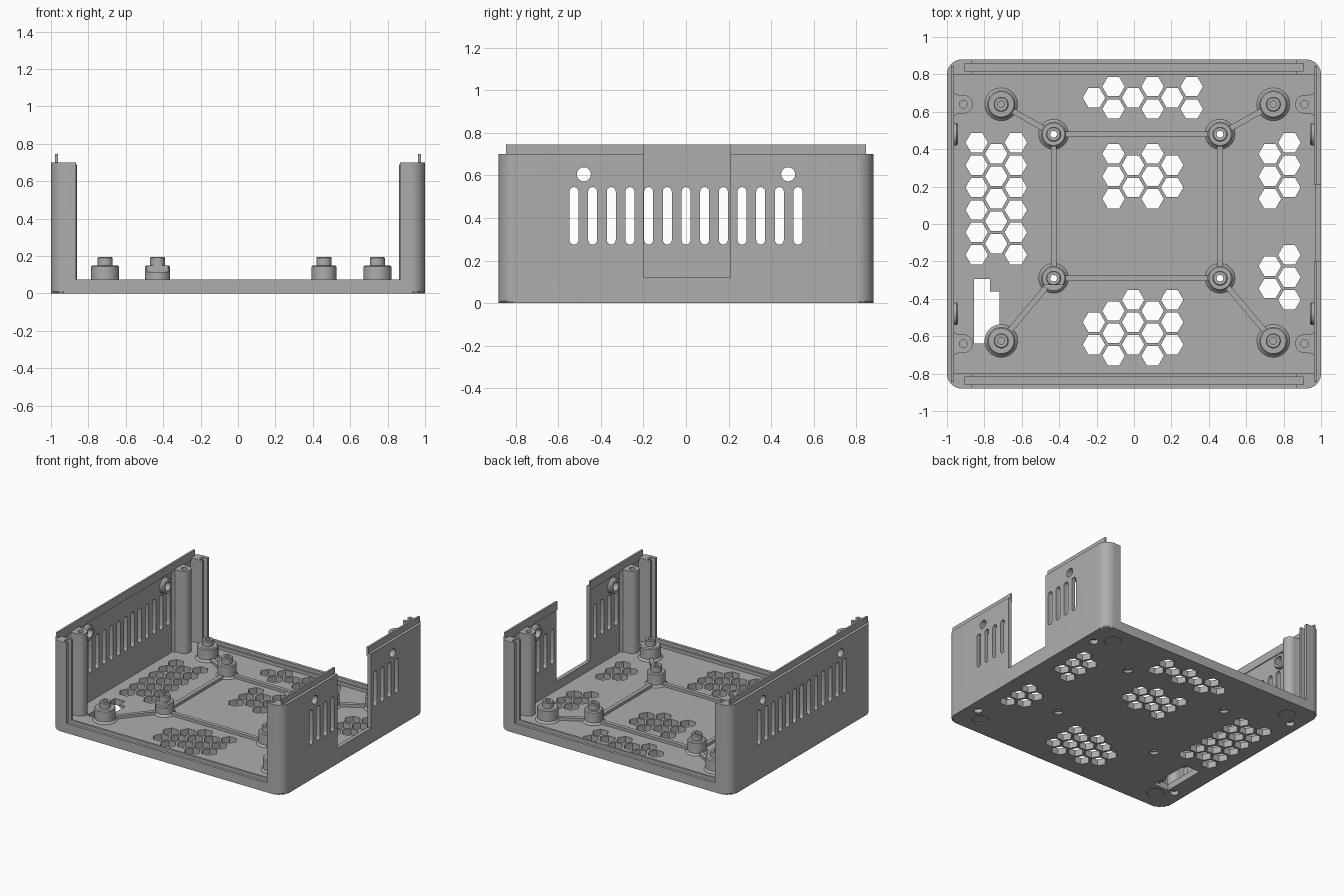
import bpy, bmesh, math
from mathutils import Matrix

if "Cube" in bpy.data.objects:
    bpy.data.objects.remove(bpy.data.objects["Cube"])

GREY = (0.42, 0.42, 0.42, 1)
mat = bpy.data.materials.new("plain_grey")
mat.use_nodes = True
mat.diffuse_color = GREY
mat.node_tree.nodes["Principled BSDF"].inputs["Base Color"].default_value = GREY

FLOOR, TOP, HX, HY = 0.05, 0.70, 1.0, 0.88
WALL, END = 0.97, 0.80          # inner faces of side walls and end rims


def finish(name, bm):
    bmesh.ops.recalc_face_normals(bm, faces=bm.faces)
    me = bpy.data.meshes.new(name)
    bm.to_mesh(me)
    bm.free()
    me.materials.append(mat)
    ob = bpy.data.objects.new(name, me)
    bpy.context.collection.objects.link(ob)
    return ob


def prism(bm, pts, z0, z1, matrix=Matrix()):
    """Extrude a 2D outline from z0 to z1."""
    lo = [bm.verts.new(matrix @ Matrix.Translation((x, y, z0)).translation) for x, y in pts]
    hi = [bm.verts.new(matrix @ Matrix.Translation((x, y, z1)).translation) for x, y in pts]
    n = len(pts)
    bm.faces.new(lo[::-1])
    bm.faces.new(hi)
    for i in range(n):
        bm.faces.new((lo[i], lo[(i + 1) % n], hi[(i + 1) % n], hi[i]))


def circle(x, y, r, n=32, start=0.0, sweep=math.tau):
    steps = n if sweep == math.tau else n - 1
    return [(x + r * math.cos(start + sweep * i / steps),
             y + r * math.sin(start + sweep * i / steps)) for i in range(n)]


def rect(x0, x1, y0, y1):
    return [(x0, y0), (x1, y0), (x1, y1), (x0, y1)]


def rounded(hx, hy, r):
    pts = []
    for k, (sx, sy) in enumerate([(1, 1), (-1, 1), (-1, -1), (1, -1)]):
        pts += circle(sx * (hx - r), sy * (hy - r), r, 10, k * math.pi / 2, math.pi / 2)
    return pts


def lathe(bm, profile, matrix, n=40):
    """Revolve a closed radius/height loop around local z."""
    rings = []
    for r, z in profile:
        rings.append([bm.verts.new(matrix @ Matrix.Translation((x, y, z)).translation)
                      for x, y in circle(0, 0, r, n)])
    for a, b in zip(rings, rings[1:] + rings[:1]):
        for i in range(n):
            j = (i + 1) % n
            bm.faces.new((a[i], a[j], b[j], b[i]))


def cut(ob, *outlines, matrix=Matrix()):
    """Subtract separate prisms given as (outline, z0, z1)."""
    bm = bmesh.new()
    for pts, z0, z1 in outlines:
        prism(bm, pts, z0, z1, matrix)
    cutter = finish("cutter", bm)
    cutter.hide_render = True
    mod = ob.modifiers.new("cut", 'BOOLEAN')
    mod.operation, mod.solver, mod.object = 'DIFFERENCE', 'EXACT', cutter
    bpy.context.view_layer.update()
    me = bpy.data.meshes.new_from_object(ob.evaluated_get(bpy.context.evaluated_depsgraph_get()))
    ob.modifiers.clear()
    ob.data = me
    bpy.data.objects.remove(cutter)


SIGNS = [(sx, sy) for sx in (-1, 1) for sy in (-1, 1)]
NOTCH = (rect(0.85, 1.1, -0.2, 0.21), 0.12, 1)

# Tray shell: rounded block with a chamfered underside, hollowed and open at both ends
bm = bmesh.new()
prism(bm, rounded(HX, HY, 0.08), 0, TOP)
rim = [e for e in bm.edges if all(v.co.z < 0.001 for v in e.verts)]
bmesh.ops.bevel(bm, geom=rim, offset=0.01, segments=1, affect='EDGES')
shell = finish("tray_shell", bm)
cut(shell, (rect(-WALL, WALL, -END, END), FLOOR, 1))
cut(shell, (rect(-0.865, 0.865, -1, 1), 0.075, 1))
cut(shell, *[(rect(-0.905, 0.905, y - 0.02, y + 0.02), FLOOR, 1) for y in (-0.837, 0.837)])
cut(shell, NOTCH)

# Honeycomb vents in the floor: column, first row, row count
HEX = [(-2, -2, 1), (-1, -3, 2), (0, -2, 1), (1, -3, 2), (2, -2, 1), (3, -3, 2),
       (-8, 0, 6), (-7, 0, 5), (-6, 0, 6),
       (-1, 0, 3), (0, 1, 2), (1, 0, 3), (2, 1, 2),
       (7, 0, 3), (8, 0, 3), (7, 5, 2), (8, 5, 3),
       (-2, 8, 2), (-1, 7, 3), (0, 7, 3), (1, 7, 3), (2, 7, 3)]
cut(shell, *[(circle(-0.005 + 0.1045 * i, 0.435 - 0.12 * j - 0.06 * (i % 2), 0.06, 6), -0.1, 0.1)
             for i, first, count in HEX for j in range(first, first + count)])

# Stepped opening in the floor
cut(shell, (rect(-0.855, -0.72, -0.64, -0.295), -0.1, 0.025))
cut(shell, ([(-0.855, -0.64), (-0.77, -0.64), (-0.77, -0.575), (-0.72, -0.575),
             (-0.72, -0.36), (-0.77, -0.36), (-0.77, -0.295), (-0.855, -0.295)], -0.1, 0.1))

# Screw holes and foot recesses in the underside
BIG = [(x, y) for x in (-0.71, 0.745) for y in (-0.625, 0.64)]
SMALL = [(x, y) for x in (-0.43, 0.46) for y in (-0.29, 0.48)]
cut(shell, *[(circle(x, y, 0.018), -0.1, 0.1) for x, y in SMALL])
cut(shell, *[(circle(x, y, 0.032), -0.1, 0.02) for x, y in SMALL],
    *[(circle(sx * 0.91, sy * 0.64, 0.032), -0.1, 0.03) for sx, sy in SIGNS],
    *[(circle(sx * 0.81, sy * 0.73, 0.062), -0.1, 0.008) for sx, sy in SIGNS])

# Side wall slots and round holes, drilled along x
ALONG_X = Matrix(((0, 0, 1, 0), (1, 0, 0, 0), (0, 1, 0, 0), (0, 0, 0, 1)))
slots = []
for k in range(-6, 7):
    y = 0.0877 * k
    pts = (circle(y, 0.524, 0.021, 9, 0, math.pi) +
           circle(y, 0.296, 0.021, 9, math.pi, math.pi))
    sides = [(-1.1, -0.9)] + ([(0.9, 1.1)] if abs(k) > 2 else [])
    slots += [(pts, a, b) for a, b in sides]
holes = [(circle(y, 0.605, 0.033), a, a + 0.2) for y in (-0.48, 0.48) for a in (-1.1, 0.9)]
cut(shell, *slots, *holes, matrix=ALONG_X)

# Rings around the wall holes, on the inside
bm = bmesh.new()
for sx, sy in SIGNS:
    lathe(bm, [(0.033, 0.94), (0.052, 0.94), (0.06, 0.95), (0.06, 0.975), (0.033, 0.975)],
          Matrix.Diagonal((sx, 1, 1, 1)) @ Matrix.Translation((0, sy * 0.48, 0.605)) @ ALONG_X)
rings = finish("wall_hole_rings", bm)

# Locating tongues along the wall tops
bm = bmesh.new()
for sx in (-1, 1):
    a, b = sorted((sx * 0.963, sx * 0.978))
    prism(bm, rect(a, b, -0.845, 0.845), 0.68, 0.745)
tongues = finish("wall_tongues", bm)
cut(tongues, NOTCH)

# Screw columns blending into the side walls
bm = bmesh.new()
for sx, sy in SIGNS:
    pts = [(0.98, -0.085), (0.968, -0.07), (0.955, -0.055), (0.935, -0.05)]
    pts += circle(0.912, 0, 0.05, 17, -math.pi / 2, -math.pi)
    pts += [(x, -y) for x, y in pts[3::-1]]
    prism(bm, [(sx * x, sy * 0.64 + y) for x, y in pts], FLOOR - 0.01, 0.69)
columns = finish("screw_columns", bm)
cut(columns, *[(circle(sx * 0.912, sy * 0.64, 0.021), 0.4, 1) for sx, sy in SIGNS])


# Stepped standoffs for the board and the mount
def standoffs(name, spots, r):
    bm = bmesh.new()
    for x, y in spots:
        lathe(bm, [(r + 0.014, FLOOR - 0.005), (r + 0.012, FLOOR + 0.003), (r, FLOOR + 0.015),
                   (r, 0.143), (r - 0.007, 0.15), (0.04, 0.15), (0.04, 0.19), (0.035, 0.196),
                   (0.018, 0.196), (0.018, FLOOR - 0.005)], Matrix.Translation((x, y, 0)))
    return finish(name, bm)


large_posts = standoffs("large_standoffs", BIG, 0.075)
small_posts = standoffs("small_standoffs", SMALL, 0.067)
cut(small_posts, (rect(-0.53, -0.33, -0.4, -0.327), 0.115, 0.3))

# Ribs linking the standoffs
bm = bmesh.new()
links = [(SMALL[a], SMALL[b]) for a, b in ((0, 1), (1, 3), (3, 2), (2, 0))] + list(zip(SMALL, BIG))
for (x0, y0), (x1, y1) in links:
    length = math.hypot(x1 - x0, y1 - y0)
    turn = Matrix.Translation((x0, y0, 0)) @ Matrix.Rotation(math.atan2(y1 - y0, x1 - x0), 4, 'Z')
    prism(bm, rect(0.05, length - 0.05, -0.015, 0.015), FLOOR - 0.01, 0.072, turn)
ribs = finish("floor_ribs", bm)

# Smooth the round parts while keeping edges sharp
bpy.ops.object.select_all(action='DESELECT')
for ob in (shell, rings, columns, large_posts, small_posts):
    ob.select_set(True)
    bpy.context.view_layer.objects.active = ob
bpy.ops.object.shade_smooth_by_angle(angle=math.radians(30))
